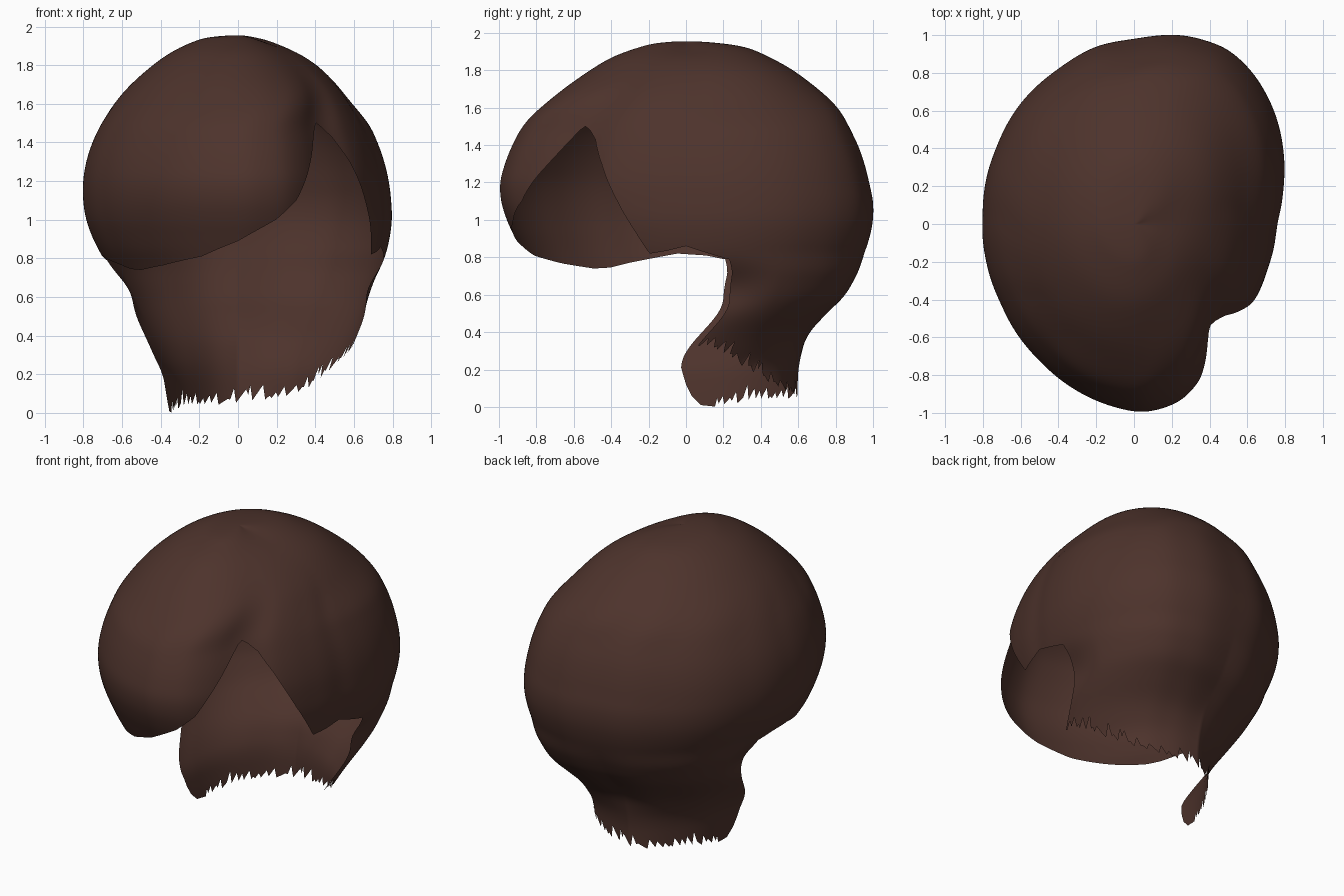
import bpy, bmesh, math, random
from mathutils import Vector

if "Cube" in bpy.data.objects:
    bpy.data.objects.remove(bpy.data.objects["Cube"])

random.seed(4)

# Profile levels: height, then relative reach to the front, right, back, left
LEVELS = [
    (1.955, 0, 0, 0, 0), (1.945, .16, .06, .18, .18), (1.92, .27, .18, .33, .29),
    (1.87, .41, .35, .45, .42), (1.8, .535, .50, .575, .545), (1.7, .68, .65, .70, .685),
    (1.6, .79, .76, .80, .795), (1.5, .875, .845, .87, .88), (1.4, .93, .905, .92, .94),
    (1.3, .97, .95, .955, .98), (1.2, .995, .98, .98, 1), (1.1, .99, .995, 1, 1),
    (1.0, .96, 1, 1, .98), (.9, .915, .985, .98, .935), (.8, .87, .955, .945, .87),
    (.7, .84, .915, .90, .80), (.6, .82, .875, .84, .73), (.5, .8, .835, .745, .67),
    (.4, .8, .785, .67, .61), (.3, .8, .73, .635, .55), (.2, .8, .66, .615, .49),
    (.1, .8, .64, .61, .465), (0, .8, .62, .61, .45), (-.1, .8, .61, .61, .45)]

# Outline seen from above: angle in degrees, radius (notch near 309 is the parting)
OUTLINE = [
    (0, .755), (14, .815), (27, .885), (39, .953), (52, 1.018), (62, 1.05), (76, 1.03),
    (90, .975), (102, .96), (116, .912), (133, .877), (151, .832), (176, .80),
    (194, .805), (211, .82), (235, .88), (258, .96), (273, 1.005), (285, .975),
    (294, .89), (301, .81), (307, .77), (313, .755), (322, .768), (332, .757),
    (342, .748), (360, .755)]

# Lower edge: angle, height
HEM = [
    (0, .86), (9, .82), (15.5, .79), (15.6, .33), (25, .30), (41, .21), (55, .12),
    (70, .07), (90, .04), (115, .03), (140, .0), (150, .01), (156, .06), (160, .12),
    (164.4, .22), (164.5, .79), (172, .81), (184, .82), (208, .77), (218, .745),
    (226, .74), (240, .765), (257, .81), (270, .89), (282, 1.0), (289, 1.1), (295, 1.25),
    (302, 1.42), (305, 1.48), (307, 1.5), (310, 1.48), (315, 1.43), (322, 1.3),
    (333, 1.05), (344, .82), (352, .835), (360, .86)]

COLS, ROWS = 360, 92


def linear(table, a):
    for (a0, v0), (a1, v1) in zip(table, table[1:]):
        if a0 <= a <= a1:
            return v0 + (v1 - v0) * (a - a0) / (a1 - a0)


def smooth(t):
    t = min(max(t, 0), 1)
    return t * t * (3 - 2 * t)


def level(k):
    """Catmull-Rom interpolation of the level table."""
    i = min(int(k), len(LEVELS) - 3)
    t = k - i
    get = lambda n: LEVELS[n] if n >= 0 else (LEVELS[1][0],) + tuple(-v for v in LEVELS[1][1:])
    return [.5 * (2 * b + (c - a) * t + (2 * a - 5 * b + 4 * c - d) * t * t
                  + (3 * b - a - 3 * c + d) * t ** 3)
            for a, b, c, d in zip(get(i - 1), get(i), get(i + 1), get(i + 2))]


def level_at(z):
    lo, hi = 0, len(LEVELS) - 2
    for _ in range(30):
        mid = (lo + hi) / 2
        lo, hi = (mid, hi) if level(mid)[0] > z else (lo, mid)
    return lo


def blurred(*widths):
    ring = [linear(OUTLINE, i * 360 / COLS) for i in range(COLS)]
    for w in widths:
        ring = [sum(ring[(i + d) % COLS] for d in range(-w, w + 1)) / (2 * w + 1)
                for i in range(COLS)]
    return ring


fine, broad = blurred(3, 3), blurred(22, 14)


def point(col, lv):
    deg = col * 360 / COLS
    a = math.radians(deg)
    z, front, right, back, left = lv
    ring = [right, back, left, front, right]
    q = int(deg // 90)
    s = ring[q] + (ring[q + 1] - ring[q]) * smooth(deg / 90 - q)
    # the parting drifts sideways and fades out towards the crown
    m = smooth((1.87 - z) / .35)
    drift = 11 * smooth((z - 1.45) / .3)
    i = math.floor(col - drift)
    f = col - drift - i
    r = s * (broad[col] * (1 - m) + (fine[i % COLS] * (1 - f) + fine[(i + 1) % COLS] * f) * m)
    # the edges behind the ears curl inwards
    ear = min(abs(deg - 16), abs(deg - 164))
    r -= .035 * smooth(1 - ear / 18) * math.exp(-((z - .64) / .1) ** 2)
    # the nape sides tuck back under the ears, then sweep forward
    sweep = .19 * smooth((.58 - z) / .35) - .045 * smooth((.85 - z) / .15)
    return Vector((r * math.cos(a), r * math.sin(a) - sweep * abs(math.cos(a)), z))


# Ragged nape edge
ragged = [0] * COLS
col = 18
while col < 142:
    width, depth = random.choice((2, 3, 3, 4, 6)), random.uniform(.02, .10)
    for j in range(width):
        if col + j < 142:
            ragged[col + j] = depth * (1 - j / width)
    col += width

# Hair shell: a grid of levels trimmed at the lower edge
rows = [level((len(LEVELS) - 2) * j / ROWS) for j in range(ROWS + 1)]
hems = [max(0, linear(HEM, c * 360 / COLS) + ragged[c]) for c in range(COLS)]
bm = bmesh.new()
grid = []
for c, hem in enumerate(hems):
    end = level(level_at(hem))
    grid.append([bm.verts.new(point(c, lv if lv[0] > hem else end)) for lv in rows])
for c in range(COLS):
    n = (c + 1) % COLS
    a, b = grid[c], grid[n]
    # at the steps behind the ears the surface follows the nape side only
    needed = 4 if abs(hems[c] - hems[n]) > .3 else 3
    for j in range(ROWS):
        corners = (a[j], a[j + 1], b[j + 1], b[j])
        distinct = len({tuple(round(x, 6) for x in v.co) for v in corners})
        if distinct >= needed or (j == 0 and distinct == 3):
            bm.faces.new(corners)
bmesh.ops.remove_doubles(bm, verts=bm.verts, dist=1e-5)
bmesh.ops.delete(bm, geom=[v for v in bm.verts if not v.link_faces], context='VERTS')
bmesh.ops.recalc_face_normals(bm, faces=bm.faces)
top = max(bm.faces, key=lambda f: f.calc_center_median().z)
if top.normal.z < 0:
    bmesh.ops.reverse_faces(bm, faces=bm.faces)
for f in bm.faces:
    f.smooth = True

mesh = bpy.data.meshes.new("hair_shell")
bm.to_mesh(mesh)
bm.free()
hair = bpy.data.objects.new("hair_shell", mesh)
bpy.context.collection.objects.link(hair)
brown = bpy.data.materials.new("dark_brown")
brown.diffuse_color = (.075, .033, .025, 1)
brown.use_nodes = True
brown.node_tree.nodes["Principled BSDF"].inputs["Base Color"].default_value = brown.diffuse_color
mesh.materials.append(brown)
